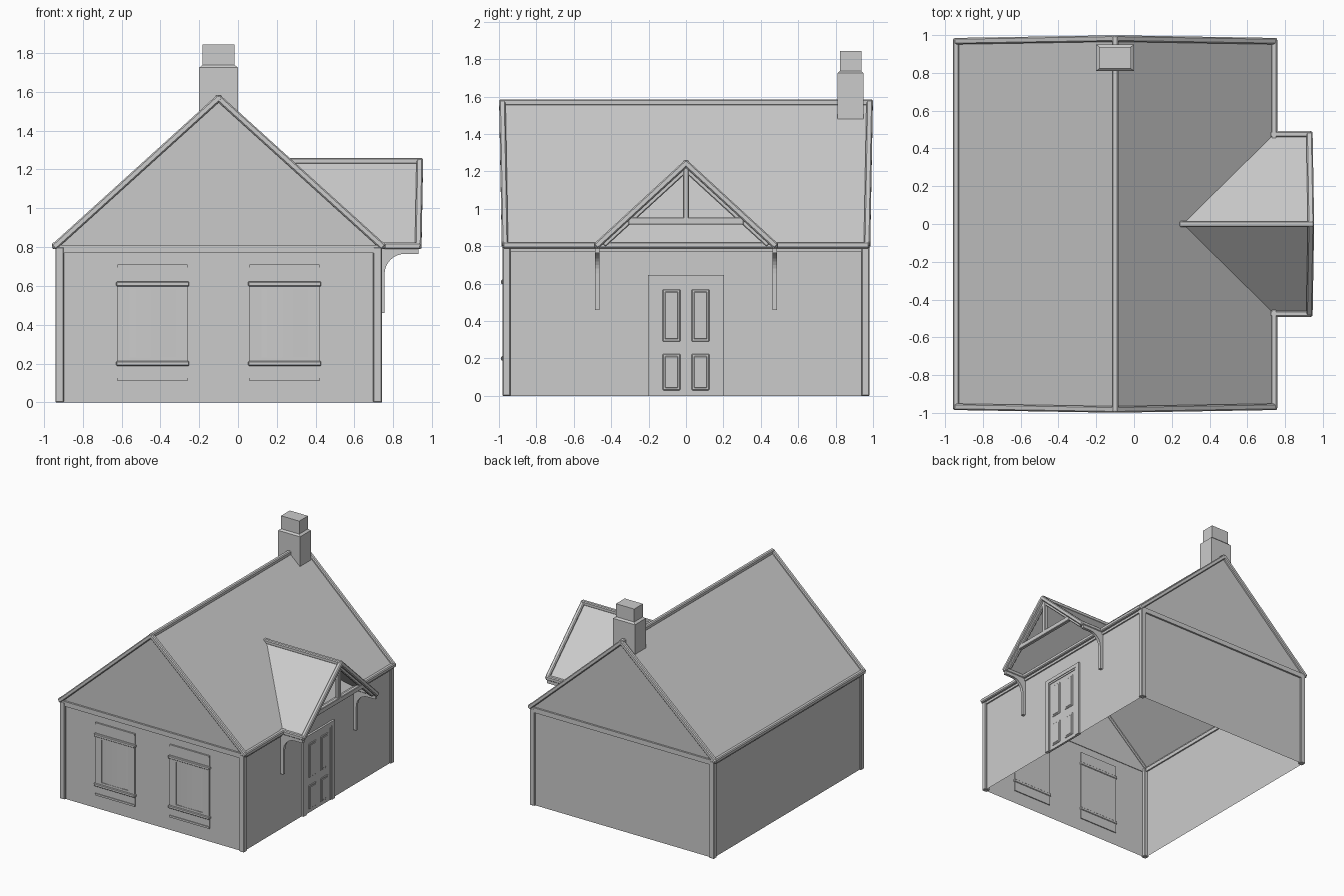
import bpy, bmesh, math
from mathutils import Vector, Matrix

if "Cube" in bpy.data.objects:
    bpy.data.objects.remove(bpy.data.objects["Cube"])


def mesh_obj(name, verts, faces):
    me = bpy.data.meshes.new(name)
    me.from_pydata([tuple(v) for v in verts], [], faces)
    ob = bpy.data.objects.new(name, me)
    bpy.context.collection.objects.link(ob)
    return ob


def box(name, x0, x1, y0, y1, z0, z1, bevel=0):
    bm = bmesh.new()
    bmesh.ops.create_cube(bm, size=1)
    for v in bm.verts:
        v.co = ((x0 + x1) / 2 + v.co.x * (x1 - x0),
                (y0 + y1) / 2 + v.co.y * (y1 - y0),
                (z0 + z1) / 2 + v.co.z * (z1 - z0))
    ob = mesh_obj(name, [], [])
    bm.to_mesh(ob.data)
    bm.free()
    if bevel:
        m = ob.modifiers.new("Bevel", "BEVEL")
        m.width, m.segments = bevel, 1
    return ob


def bar(name, a, b, w=0.034, ext=0.0, up=(0, 0, 1)):
    """Chamfered square timber running from a to b."""
    a, b = Vector(a), Vector(b)
    d = (b - a).normalized()
    side = d.cross(Vector(up)).normalized()
    rot = Matrix((side, d, side.cross(d))).transposed().to_4x4()
    h = (b - a).length / 2 + ext
    ob = box(name, -w / 2, w / 2, -h, h, -w / 2, w / 2, w * 0.2)
    ob.matrix_world = Matrix.Translation((a + b) / 2) @ rot
    return ob


CX, RZ, EZ, HX = -0.1, 1.568, 0.806, 0.842   # ridge x, ridge z, eave z, half span
WX0, WX1, WY = -0.925, 0.725, 0.965          # wall planes
QUAD = [(0, 1, 2, 3)]

# Walls: thin shell, open underneath
for s, n in ((-1, "front"), (1, "back")):
    mesh_obj(n + "_wall", [(WX0, s * WY, 0), (WX1, s * WY, 0), (WX1, s * WY, 0.8),
                           (WX0, s * WY, 0.8)], QUAD)
    mesh_obj(n + "_gable", [(CX - HX, s * WY, EZ), (CX + HX, s * WY, EZ),
                            (CX, s * 0.978, RZ)], [(0, 1, 2)])
    box(n + "_tie_beam", WX0, WX1, s * 0.97 - 0.01, s * 0.97 + 0.01, 0.77, 0.81)
for x, n in ((WX0, "left"), (WX1, "right")):
    mesh_obj(n + "_wall", [(x, -WY, 0), (x, WY, 0), (x, WY, 0.815), (x, -WY, 0.815)], QUAD)
    box(n + "_wall_plate", x - 0.012, x + 0.012, -WY, WY, 0.77, 0.8)
    for s in (-1, 1):
        px = -0.919 if n == "left" else 0.719
        box(n + "_corner_post", px - 0.022, px + 0.022, s * 0.96 - 0.021,
            s * 0.96 + 0.021, 0, 0.8, 0.004)

# Main roof slopes and edge timbers
for s, n in ((-1, "left"), (1, "right")):
    ex = CX + s * HX
    mesh_obj(n + "_roof_slope", [(CX, -0.982, RZ), (CX, 0.982, RZ), (ex, 0.968, EZ),
                                 (ex, -0.968, EZ)], QUAD)
    bar(n + "_eave_trim", (ex, -0.968, EZ), (ex, 0.968, EZ), ext=0.012)
    for t in (-1, 1):
        bar(n + "_verge_trim", (CX, t * 0.982, RZ), (ex, t * 0.968, EZ), ext=0.012)
bar("ridge_trim", (CX, -0.982, RZ), (CX, 0.982, RZ), ext=0.015)

# Porch roof with truss, running into the main slope
PZ, PY = 1.243, 0.475
for s in (-1, 1):
    mesh_obj("porch_roof_slope", [(0.258, 0, PZ), (0.935, 0, PZ), (0.93, s * PY, EZ),
                                  (0.74, s * PY, EZ)], QUAD)
    bar("porch_eave_trim", (0.73, s * PY, EZ), (0.93, s * PY, EZ), ext=0.012)
    bar("porch_verge_trim", (0.937, 0, PZ), (0.929, s * PY, EZ), ext=0.012)
    bar("truss_rafter", (0.915, 0, PZ - 0.035), (0.915, s * 0.44, EZ), 0.026)
bar("porch_ridge_trim", (0.25, 0, PZ), (0.937, 0, PZ), ext=0.014)
box("truss_king_post", 0.9, 0.93, -0.016, 0.016, 0.94, 1.225, 0.004)
box("truss_tie_beam", 0.9, 0.93, -0.31, 0.31, 0.915, 0.955, 0.004)

# Curved brackets below the porch eaves
prof = [(0.73, 0.46), (0.755, 0.46), (0.755, 0.655)]
for i in range(1, 9):
    t = math.pi / 2 * i / 8
    prof.append((0.86 - 0.105 * math.cos(t), 0.66 + 0.105 * math.sin(t)))
prof += [(0.93, 0.765), (0.93, 0.795), (0.73, 0.795)]
k = len(prof)
for s in (-1, 1):
    vs = [(x, s * PY + d, z) for d in (-0.012, 0.012) for x, z in prof]
    fs = [tuple(range(k)), tuple(range(2 * k - 1, k - 1, -1))]
    fs += [((i + 1) % k, i, k + i, k + (i + 1) % k) for i in range(k)]
    mesh_obj("porch_bracket", vs, fs)

# Chimney: stack, small sloped shoulder, top block
sections = [(0.1, 0.07, 1.48), (0.1, 0.07, 1.725), (0.083, 0.057, 1.738), (0.083, 0.057, 1.845)]
vs = [(CX + sx * a, 0.88 + sy * b, z) for a, b, z in sections
      for sx, sy in ((-1, -1), (1, -1), (1, 1), (-1, 1))]
fs = [(3, 2, 1, 0), (12, 13, 14, 15)]
fs += [(4 * r + i, 4 * r + (i + 1) % 4, 4 * r + 4 + (i + 1) % 4, 4 * r + 4 + i)
       for r in range(3) for i in range(4)]
mesh_obj("chimney", vs, fs)

# Front windows
for cx in (-0.44, 0.24):
    box("window_panel", cx - 0.18, cx + 0.18, -0.972, -0.957, 0.11, 0.71)
    for s in (-1, 1):
        box("window_jamb", cx + s * 0.15 - 0.03, cx + s * 0.15 + 0.03, -0.98, -0.96, 0.2, 0.61)
    for z0, z1 in ((0.21, 0.23), (0.585, 0.6)):
        box("window_rail", cx - 0.12, cx + 0.12, -0.98, -0.96, z0, z1)
    for z in (0.2, 0.61):
        box("window_ledge", cx - 0.188, cx + 0.188, -0.988, -0.952, z - 0.012, z + 0.012, 0.004)
    for z in (0.118, 0.702):
        box("window_edge_strip", cx - 0.18, cx + 0.18, -0.978, -0.96, z - 0.008, z + 0.008)
    n = 8
    vs = [(cx - 0.12 + 0.24 * i / n, -0.973 - 0.005 * math.sin(math.pi * i / n), z)
          for z in (0.23, 0.585) for i in range(n + 1)]
    glass = mesh_obj("window_glass", vs, [(i, i + 1, n + 2 + i, n + 1 + i) for i in range(n)])
    glass.data.shade_smooth()

# Door with surround and four raised panels
for s in (-1, 1):
    a, b = sorted((s * 0.165, s * 0.204))
    box("door_surround_side", 0.715, 0.742, a, b, 0, 0.645)
    a, b = sorted((s * 0.155, s * 0.165))
    box("door_frame_side", 0.715, 0.737, a, b, 0, 0.615)
    for z0, z1 in ((0.03, 0.225), (0.29, 0.57)):
        a, b = sorted((s * 0.03, s * 0.125))
        box("door_panel_moulding", 0.725, 0.737, a, b, z0, z1, 0.004)
        box("door_panel", 0.725, 0.74, a + 0.012, b - 0.012, z0 + 0.012, z1 - 0.012, 0.004)
box("door_surround_top", 0.715, 0.742, -0.165, 0.165, 0.615, 0.645)
box("door_frame_top", 0.715, 0.737, -0.155, 0.155, 0.6, 0.615)
box("door_leaf", 0.715, 0.732, -0.155, 0.155, 0, 0.6)

# Outward normals on closed parts and on the single wall and roof sheets
for ob in bpy.data.objects:
    bm = bmesh.new()
    bm.from_mesh(ob.data)
    bm.faces.ensure_lookup_table()
    if len(bm.faces) > 1 and not ob.name.startswith("window_glass"):
        bmesh.ops.recalc_face_normals(bm, faces=bm.faces[:])
    elif len(bm.faces) == 1:
        f = bm.faces[0]
        f.normal_update()
        c = f.calc_center_median() - Vector((0.6 if "porch" in ob.name else CX, 0, 0.5))
        if f.normal.dot(c) < 0:
            f.normal_flip()
    bm.to_mesh(ob.data)
    bm.free()
